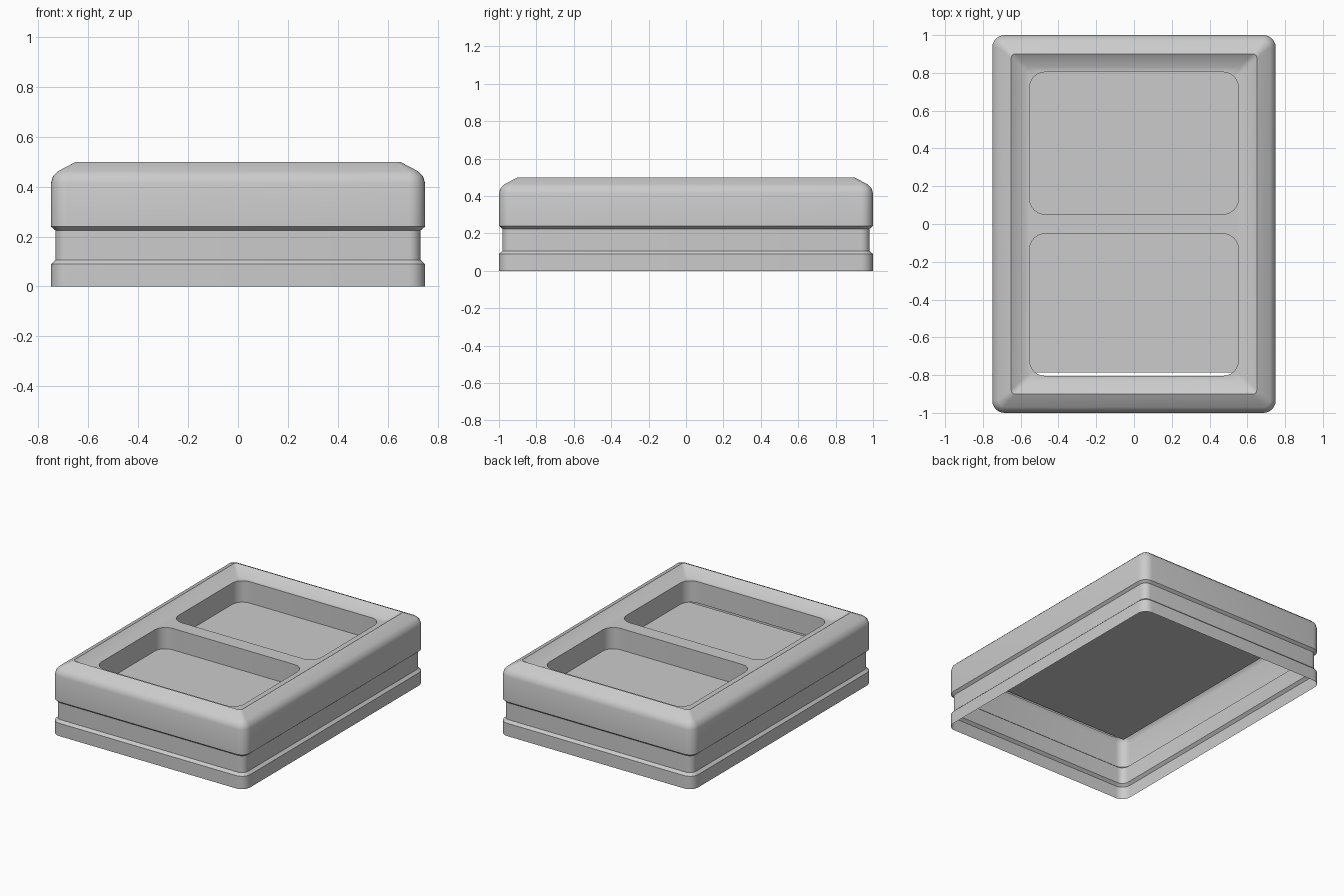
import bpy, bmesh, math

cube = bpy.data.objects.get("Cube")
if cube:
    bpy.data.objects.remove(cube, do_unlink=True)

HALF_X, HALF_Y = 0.75, 1.0
FLOOR_Z = 0.3

grey = bpy.data.materials.new("plain_grey")
grey.use_nodes = True
colour = (0.6, 0.6, 0.6, 1)
grey.diffuse_color = colour
grey.node_tree.nodes["Principled BSDF"].inputs["Base Color"].default_value = colour


def rounded_ring(bm, hx, hy, radius, z, cy=0.0, steps=6):
    """Closed loop of vertices around a rounded rectangle."""
    ring = []
    for corner, (sx, sy) in enumerate(((1, 1), (-1, 1), (-1, -1), (1, -1))):
        for i in range(steps + 1):
            a = math.pi / 2 * (corner + i / steps)
            ring.append(bm.verts.new((sx * (hx - radius) + radius * math.cos(a),
                                      cy + sy * (hy - radius) + radius * math.sin(a), z)))
    return ring


def bridge(bm, low, high):
    n = len(low)
    for i in range(n):
        j = (i + 1) % n
        bm.faces.new((low[i], low[j], high[j], high[i]))


def ring_edges(bm, ring):
    edges = []
    for i, v in enumerate(ring):
        w = ring[(i + 1) % len(ring)]
        edges.append(bm.edges.get((v, w)) or bm.edges.new((v, w)))
    return edges


def finish(bm, name, smooth=True):
    mesh = bpy.data.meshes.new(name)
    bm.to_mesh(mesh)
    bm.free()
    mesh.materials.append(grey)
    obj = bpy.data.objects.new(name, mesh)
    bpy.context.collection.objects.link(obj)
    if smooth:
        bpy.ops.object.select_all(action="DESELECT")
        obj.select_set(True)
        bpy.context.view_layer.objects.active = obj
        bpy.ops.object.shade_smooth_by_angle(angle=math.radians(35))
    return obj


# Tray shell: (inset, height) profile from the open base to the sunken top
profile = [(0, 0), (0, 0.09), (0.018, 0.107), (0.018, 0.225), (0, 0.24),
           (0, 0.415), (0.008, 0.442), (0.03, 0.463), (0.1, 0.5), (0.17, 0.45)]
bm = bmesh.new()
rings = [rounded_ring(bm, HALF_X - d, HALF_Y - d, max(0.065 - d, 0.02), z)
         for d, z in profile]
for low, high in zip(rings, rings[1:]):
    bridge(bm, low, high)

# Two recesses: walls dropping from the sunken top
top_z = profile[-1][1]
fill_edges = ring_edges(bm, rings[-1])
for side in (-1, 1):
    rim = rounded_ring(bm, 0.552, 0.376, 0.08, top_z, side * 0.428)
    foot = rounded_ring(bm, 0.552, 0.376, 0.08, FLOOR_Z, side * 0.428)
    bridge(bm, rim, foot)
    fill_edges += ring_edges(bm, rim)

# Sunken top around the recesses
filled = bmesh.ops.triangle_fill(bm, edges=fill_edges, use_beauty=True,
                                 use_dissolve=False, normal=(0, 0, 1))
for face in filled["geom"]:
    if isinstance(face, bmesh.types.BMFace):
        face.normal_update()
        if face.normal.z < 0:
            face.normal_flip()
finish(bm, "tray_shell")

# Floor panel under both recesses, stopping just short of the front wall
bm = bmesh.new()
bm.faces.new([bm.verts.new((x, y, FLOOR_Z)) for x, y in
              ((-0.57, -0.787), (0.57, -0.787), (0.57, 0.815), (-0.57, 0.815))])
finish(bm, "recess_floor", smooth=False)
